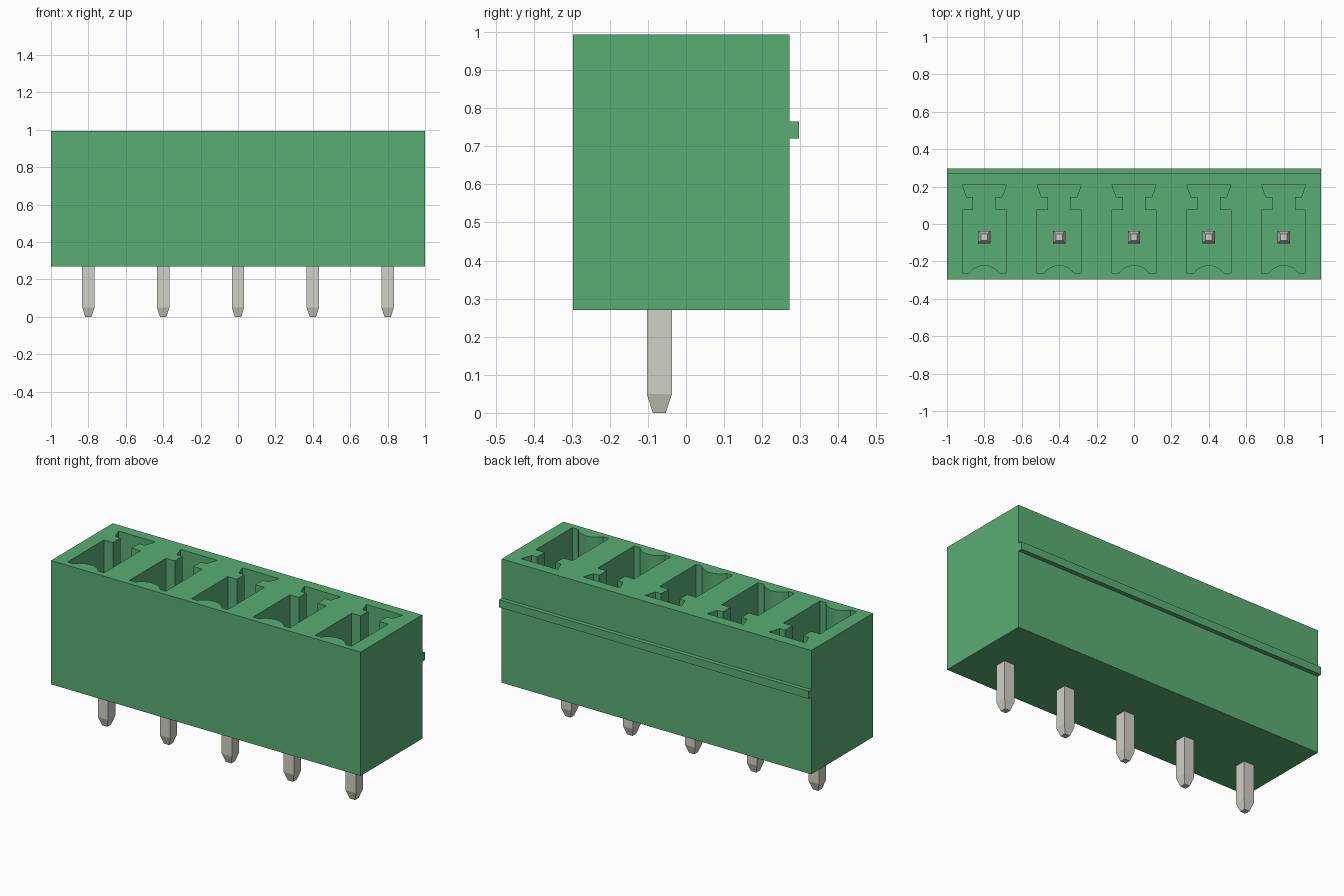
import bpy
import bmesh
from math import sin, cos, asin

if "Cube" in bpy.data.objects:
    bpy.data.objects.remove(bpy.data.objects["Cube"], do_unlink=True)

PITCH, PINS = 0.4, 5
BASE, TOP, FLOOR = 0.27, 0.993, 0.39
PIN_Y, PIN_TOP = -0.07, 0.82


def material(name, colour):
    mat = bpy.data.materials.new(name)
    mat.use_nodes = True
    mat.diffuse_color = (*colour, 1)
    mat.node_tree.nodes["Principled BSDF"].inputs["Base Color"].default_value = (*colour, 1)
    return mat


green = material("green plastic", (0.1, 0.42, 0.175))
metal = material("pin metal", (0.645, 0.637, 0.571))


def make_object(name, bm, mat):
    bmesh.ops.recalc_face_normals(bm, faces=bm.faces)
    mesh = bpy.data.meshes.new(name)
    bm.to_mesh(mesh)
    bm.free()
    mesh.materials.append(mat)
    obj = bpy.data.objects.new(name, mesh)
    bpy.context.collection.objects.link(obj)
    return obj


def loft(bm, rings):
    """Join rings of points into a closed solid."""
    loops = [[bm.verts.new(p) for p in ring] for ring in rings]
    n = len(loops[0])
    for a, b in zip(loops, loops[1:]):
        for i in range(n):
            j = (i + 1) % n
            bm.faces.new((a[i], a[j], b[j], b[i]))
    bm.faces.new(loops[0][::-1])
    bm.faces.new(loops[-1])


def prism(bm, outline, z0, z1):
    loft(bm, [[(x, y, z) for x, y in outline] for z in (z0, z1)])


def rectangle(x, y0, y1):
    return [(-x, y0), (x, y0), (x, y1), (-x, y1)]


centres = [(i - (PINS - 1) / 2) * PITCH for i in range(PINS)]

# Housing block
bm = bmesh.new()
prism(bm, rectangle(1, -0.297, 0.272), BASE, TOP)
housing = make_object("housing", bm, green)

# Keyed socket outline: half profile mirrored, plus a rounded bump at the front
half = [(0.118, -0.262), (0.118, 0.075), (0.06, 0.075),
        (0.06, 0.145), (0.095, 0.145), (0.118, 0.21)]
radius, chord, steps = 0.097, 0.08, 12
spread = asin(chord / radius)
angles = [spread * (2 * i / steps - 1) for i in range(steps + 1)]
bump = [(radius * sin(a), -0.22 - radius * (1 - cos(a))) for a in angles]
socket = half + [(-x, y) for x, y in reversed(half)] + bump

bm = bmesh.new()
for cx in centres:
    prism(bm, [(x + cx, y) for x, y in socket], FLOOR, TOP + 0.1)
cutter = make_object("socket_cutter", bm, green)
cutter.hide_render = True

# Cut the sockets into the housing
cut = housing.modifiers.new("sockets", "BOOLEAN")
cut.operation = "DIFFERENCE"
cut.solver = "EXACT"
cut.object = cutter
bpy.context.view_layer.objects.active = housing
housing.select_set(True)
bpy.ops.object.modifier_apply(modifier=cut.name)
bpy.data.objects.remove(cutter, do_unlink=True)
bpy.ops.object.shade_smooth_by_angle()

# Rib along the back
bm = bmesh.new()
prism(bm, rectangle(1, 0.27, 0.297), 0.72, 0.765)
make_object("back_rib", bm, green)

# Square pins, tapered at both ends
WIDE, TIP, TAPER = 0.033, 0.017, 0.05
for number, cx in enumerate(centres, 1):
    bm = bmesh.new()
    loft(bm, [[(x + cx, y + PIN_Y, z) for x, y in rectangle(r, -r, r)]
              for r, z in ((TIP, 0), (WIDE, TAPER), (WIDE, PIN_TOP - TAPER), (TIP, PIN_TOP))])
    make_object(f"pin_{number}", bm, metal)
